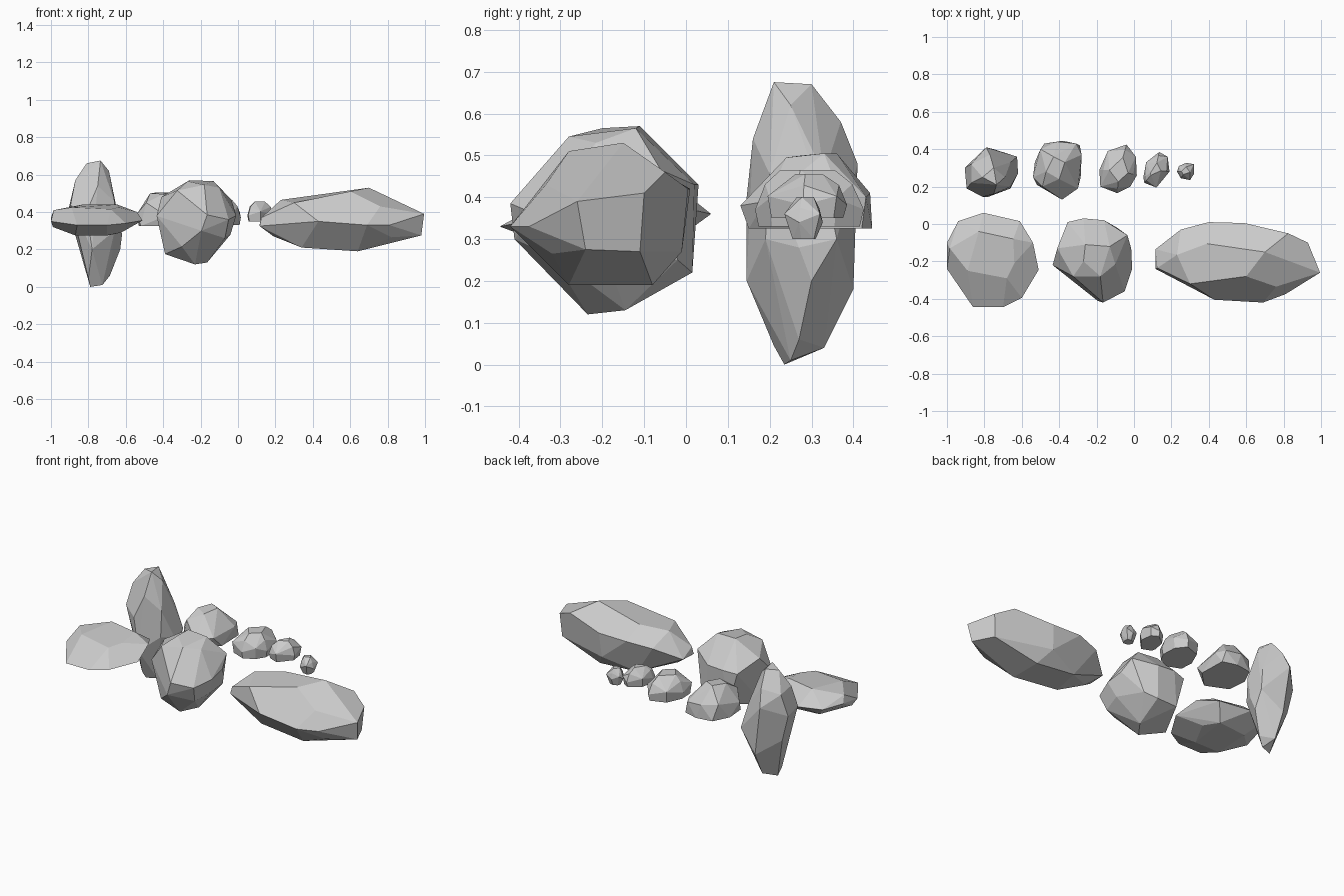
import bpy, bmesh, math


def rock(name, *tiers):
    """Angular stone: convex hull of a few corner tiers, flat facets merged."""
    bm = bmesh.new()
    for tier in tiers:
        for p in tier:
            bm.verts.new(p)
    bmesh.ops.convex_hull(bm, input=bm.verts[:])
    inside = [v for v in bm.verts if not v.link_faces]
    bmesh.ops.delete(bm, geom=inside, context='VERTS')
    bmesh.ops.dissolve_limit(bm, angle_limit=math.radians(9),
                             verts=bm.verts[:], edges=bm.edges[:])
    bmesh.ops.recalc_face_normals(bm, faces=bm.faces[:])
    mesh = bpy.data.meshes.new(name)
    bm.to_mesh(mesh)
    bm.free()
    ob = bpy.data.objects.new(name, mesh)
    bpy.context.collection.objects.link(ob)
    return ob


def pebble(name, outline, z0, z1, base=0.85, belly=0.45, crown=0.5):
    """Small stone from its plan outline: base, belly and crown tiers."""
    n = len(outline)
    cx = sum(p[0] for p in outline) / n
    cy = sum(p[1] for p in outline) / n

    def ring(f, t, step=1, tilt=0.0):
        return [(cx + (x - cx) * f, cy + (y - cy) * f,
                 z0 + (z1 - z0) * (t + tilt * (i % 2)))
                for i, (x, y) in enumerate(outline)][::step]

    return rock(name, ring(base, 0), ring(1, belly - 0.1, 1, 0.2),
                ring(0.8, 0.75, 2), ring(crown, 1, 2))


# flat slab
rock("flat_slab",
     [(-.985, -.13, .41), (-.83, -.04, .44), (-.645, -.08, .44),
      (-.64, -.21, .425), (-.68, -.29, .415), (-.89, -.25, .425)],
     [(-1, -.10, .37), (-.94, .015, .36), (-.805, .06, .36), (-.61, .015, .37),
      (-.54, -.1, .40), (-.51, -.245, .355), (-.6, -.395, .34),
      (-.7, -.445, .33), (-.86, -.445, .33), (-1, -.24, .35)],
     [(-.99, -.2, .32), (-.87, -.3, .275), (-.7, -.3, .275),
      (-.625, -.15, .29), (-.67, -.05, .28), (-.86, -.07, .28)])

# round boulder
rock("round_boulder",
     [(-.26, -.11, .57), (-.13, -.12, .565), (-.10, -.215, .53),
      (-.18, -.28, .545), (-.27, -.2, .565), (-.325, -.28, .515)],
     [(-.41, -.13, .48), (-.435, -.22, .38), (-.165, -.42, .385),
      (-.195, -.41, .3), (-.05, -.36, .36), (-.035, -.06, .465),
      (-.015, -.13, .40), (-.01, -.24, .38),
      (-.355, .01, .42), (-.27, .03, .43), (-.16, .02, .43)],
     [(-.09, -.02, .25), (-.3, .01, .22), (-.16, .015, .22),
      (-.04, -.20, .28), (-.07, -.32, .26),
      (-.3, -.32, .215), (-.23, -.235, .12), (-.165, -.145, .13),
      (-.39, -.19, .175)])

# long stone lying along x
rock("long_stone",
     [(.23, -.165, .465), (.39, -.105, .485), (.70, -.15, .53),
      (.60, -.28, .51), (.30, -.32, .45), (.825, -.05, .46),
      (.76, -.335, .43)],
     [(.115, -.135, .33), (.125, -.235, .37), (.115, -.24, .325),
      (.25, -.03, .40), (.40, .01, .42), (.59, .005, .42),
      (.93, -.10, .41), (.995, -.26, .39), (.98, -.24, .275),
      (.81, -.375, .33), (.69, -.42, .33), (.43, -.405, .35),
      (.27, -.33, .35)],
     [(.82, -.32, .265), (.55, -.36, .27), (.19, -.2, .27),
      (.34, -.26, .21), (.64, -.28, .19), (.64, -.08, .19),
      (.38, -.07, .21), (.58, -.01, .27), (.92, -.11, .27)])

# tall standing stone
rock("tall_stone",
     [(-.81, .25, .66), (-.735, .21, .675), (-.75, .3, .67), (-.69, .25, .62),
      (-.87, .22, .57), (-.87, .32, .55), (-.77, .37, .58),
      (-.75, .16, .54), (-.66, .33, .455), (-.66, .2, .455)],
     [(-.905, .3, .42), (-.895, .19, .44), (-.79, .41, .48),
      (-.81, .145, .4), (-.62, .27, .28), (-.625, .36, .3), (-.66, .19, .3)],
     [(-.865, .3, .26), (-.85, .2, .26), (-.78, .145, .2), (-.75, .4, .18),
      (-.63, .3, .2), (-.79, .235, 0), (-.725, .25, .01),
      (-.8, .21, .045), (-.685, .27, .06), (-.75, .33, .04)])

# row of pebbles behind, getting smaller
rock("large_pebble",
     [(-.52, .21, .325), (-.53, .33, .325), (-.48, .43, .325),
      (-.38, .445, .325), (-.29, .42, .325), (-.285, .25, .325),
      (-.385, .15, .325)],
     [(-.54, .25, .39), (-.385, .13, .38), (-.3, .19, .39), (-.28, .37, .4),
      (-.5, .40, .42), (-.41, .44, .41), (-.31, .43, .4), (-.49, .2, .45)],
     [(-.47, .28, .5), (-.4, .24, .495), (-.37, .33, .505), (-.43, .36, .505)])
pebble("medium_pebble",
       [(-.185, .29), (-.14, .39), (-.04, .425), (.01, .36), (.015, .26),
        (-.02, .2), (-.09, .165), (-.18, .2)], .33, .465, 0.93, 0.4)
pebble("small_pebble",
       [(.05, .25), (.065, .33), (.135, .385), (.18, .36), (.19, .28),
        (.12, .195), (.055, .22)], .35, .455, 0.9, 0.4, 0.4)
pebble("tiny_pebble",
       [(.23, .28), (.24, .31), (.28, .327), (.32, .32), (.322, .27),
        (.30, .235), (.25, .245)], .30, .40, 0.6, 0.5)
